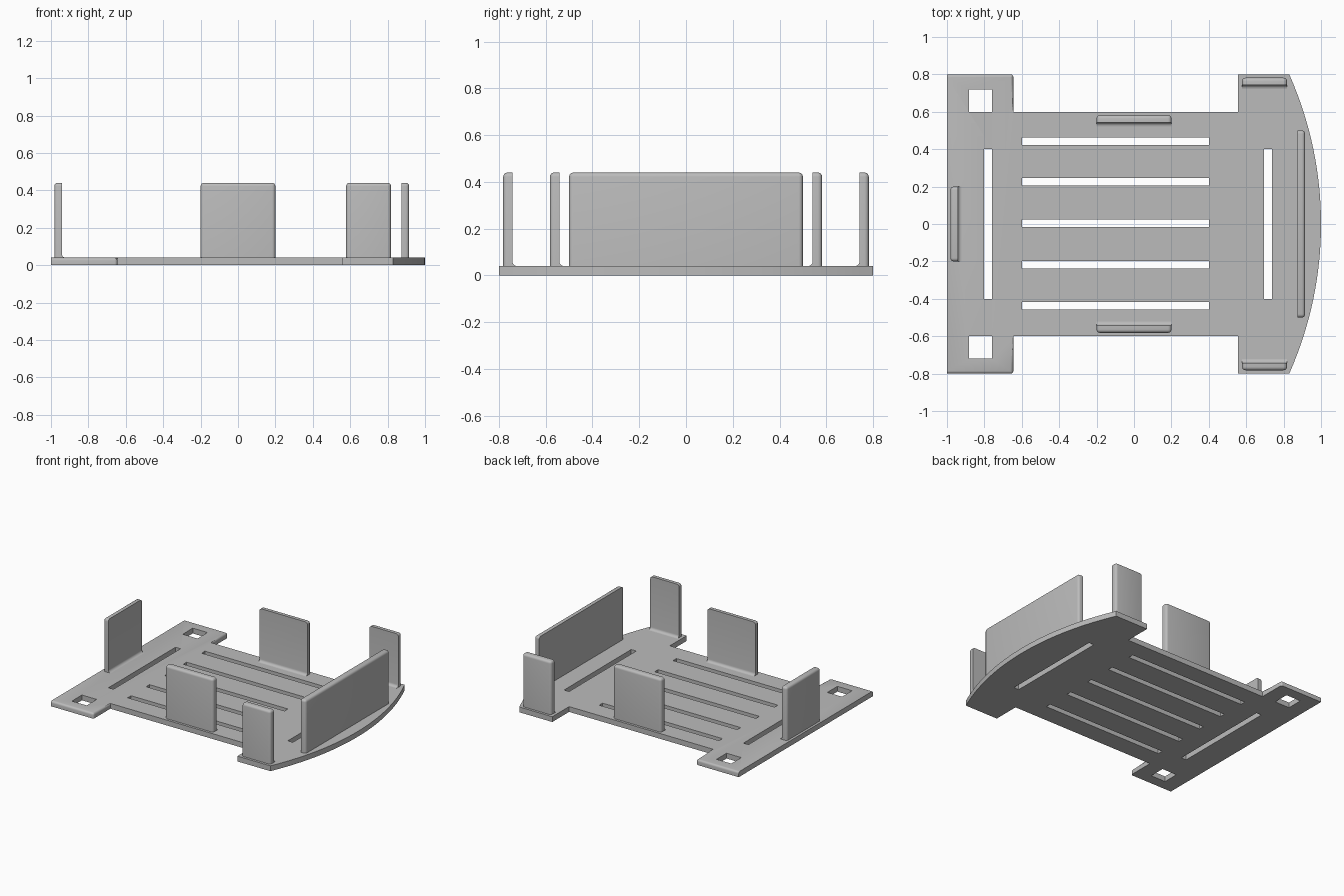
import bpy, bmesh
from math import sin, cos, pi, sqrt, radians
from mathutils import Matrix, Vector

if "Cube" in bpy.data.objects:
    bpy.data.objects.remove(bpy.data.objects["Cube"])

THICK, TOP, WALL = 0.04, 0.44, 0.04

grey = bpy.data.materials.new("light_grey")
grey.use_nodes = True
grey.diffuse_color = (0.5, 0.5, 0.5, 1)
grey.node_tree.nodes["Principled BSDF"].inputs["Base Color"].default_value = (0.5, 0.5, 0.5, 1)


def make_object(name, bm):
    bmesh.ops.recalc_face_normals(bm, faces=bm.faces)
    mesh = bpy.data.meshes.new(name)
    bm.to_mesh(mesh)
    bm.free()
    mesh.materials.append(grey)
    obj = bpy.data.objects.new(name, mesh)
    bpy.context.collection.objects.link(obj)
    return obj


def prism(points, offset):
    """Extrude a flat outline along an offset."""
    bm = bmesh.new()
    face = bm.faces.new([bm.verts.new(p) for p in points])
    moved = bmesh.ops.extrude_face_region(bm, geom=[face], use_keep_orig=True)["geom"]
    bmesh.ops.translate(bm, vec=offset, verts=[v for v in moved if isinstance(v, bmesh.types.BMVert)])
    bmesh.ops.recalc_face_normals(bm, faces=bm.faces)
    return bm


def smooth(obj):
    bpy.ops.object.select_all(action="DESELECT")
    obj.select_set(True)
    bpy.context.view_layer.objects.active = obj
    bpy.ops.object.shade_smooth_by_angle(angle=radians(30))


# Base plate outline: bowed right end, narrow waist, two ears at the left
radius = (0.17 ** 2 + 0.8 ** 2) / (2 * 0.17)
bow = [(1 - radius + sqrt(radius ** 2 - y * y), y)
       for y in (-0.8 + 1.6 * i / 32 for i in range(33))]
upper = [(0.555, 0.8), (0.555, 0.6), (-0.645, 0.6), (-0.645, 0.8), (-1, 0.8)]
lower = [(x, -y) for x, y in reversed(upper)]
bm = prism([(x, y, 0) for x, y in bow + upper + lower], (0, 0, THICK))


# Soften the upper rims and free corners of the ears
def on_ear_rim(edge):
    a, b = (v.co for v in edge.verts)
    mid = (a + b) / 2
    if mid.x > -0.6:
        return False
    if abs(a.z - b.z) > 0.01:
        return mid.x > -0.7 and abs(mid.y) > 0.7
    return mid.z > 0.03 and (abs(mid.y) > 0.79 or (mid.x > -0.7 and abs(mid.y) > 0.65))


bmesh.ops.bevel(bm, geom=[e for e in bm.edges if on_ear_rim(e)], offset=0.015,
                segments=4, profile=0.5, affect="EDGES")
plate = make_object("base_plate", bm)

# Slots and square holes, cut through the plate
holes = [(-0.1, y, 1.0, 0.04) for y in (0.443, 0.225, 0.003, -0.218, -0.437)]
holes += [(-0.78, 0, 0.042, 0.8), (0.716, 0, 0.042, 0.8)]
holes += [(-0.82, s * 0.66, 0.123, 0.12) for s in (-1, 1)]
bm = bmesh.new()
for x, y, w, d in holes:
    bmesh.ops.create_cube(bm, size=1, matrix=Matrix.Translation((x, y, 0.02))
                          @ Matrix.Diagonal((w, d, 0.2, 1)))
cutter = make_object("slot_cutter", bm)
cutter.hide_render = True
cut = plate.modifiers.new("slots", "BOOLEAN")
cut.operation, cut.solver, cut.object = "DIFFERENCE", "EXACT", cutter
bpy.context.view_layer.objects.active = plate
bpy.ops.object.modifier_apply(modifier=cut.name)
bpy.data.objects.remove(cutter)
smooth(plate)


# Upright walls: local x points outwards, y runs along the wall
def upright(name, inner, length, turn, fillet=0.02):
    foot = [(0, THICK)]
    if fillet:
        foot = [(fillet * (sin(a) - 1), THICK + fillet * (1 - cos(a)))
                for a in (pi / 2 * i / 5 for i in range(6))]
        foot.insert(0, (-fillet, THICK - 0.01))
    profile = foot + [(0, TOP), (WALL, TOP), (WALL, THICK - 0.01), (0, THICK - 0.01)]
    if fillet:
        profile.pop()
    bm = prism([(u, -length / 2, z) for u, z in profile], (0, length, 0))

    def rounded(edge):
        a, b = (v.co for v in edge.verts)
        mid = (a + b) / 2
        outer = min(a.x, b.x) > WALL - 0.001 and mid.z > 0.1
        top_end = min(a.z, b.z) > TOP - 0.001 and abs(a.x - b.x) > 0.01
        return outer or top_end

    bmesh.ops.bevel(bm, geom=[e for e in bm.edges if rounded(e)], offset=0.018,
                    segments=4, profile=0.5, affect="EDGES")
    bm.transform(Matrix.Translation(Vector((*inner, 0))) @ Matrix.Rotation(turn, 4, "Z"))
    smooth(make_object(name, bm))


upright("left_end_wall", (-0.942, 0), 0.4, pi)
upright("right_end_wall", (0.875, 0), 1.0, 0, fillet=0)
for side, s in (("front", -1), ("back", 1)):
    upright(side + "_side_wall", (0, s * 0.542), 0.4, s * pi / 2)
    upright(side + "_corner_wall", (0.698, s * 0.742), 0.24, s * pi / 2)
